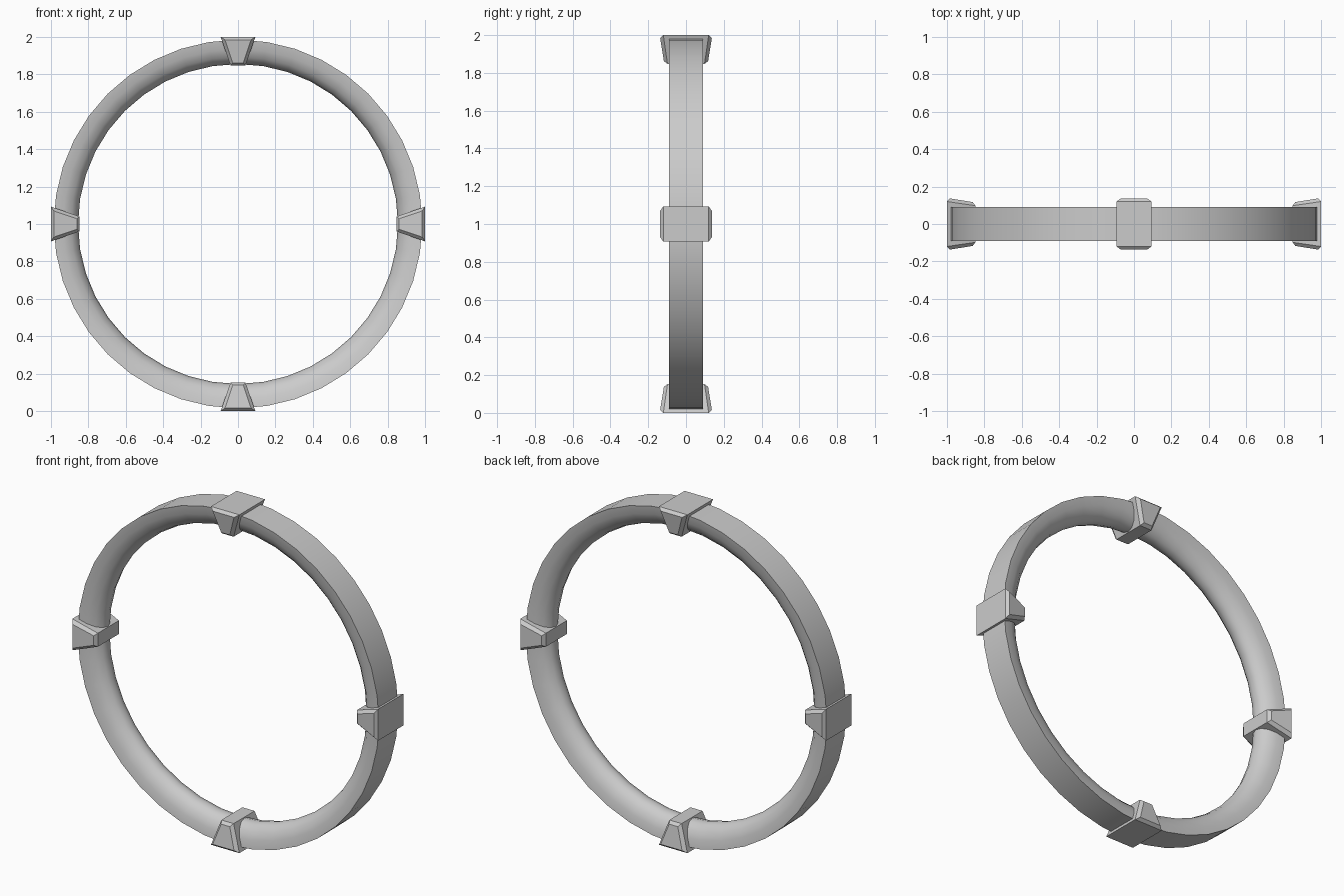
import bpy, bmesh, math
from mathutils import Matrix, Vector

if "Cube" in bpy.data.objects:
    bpy.data.objects.remove(bpy.data.objects["Cube"])

CENTRE = Vector((0, 0, 1))
SIDES = 40


def finish(name, bm):
    bmesh.ops.recalc_face_normals(bm, faces=bm.faces)
    mesh = bpy.data.meshes.new(name)
    bm.to_mesh(mesh)
    bm.free()
    obj = bpy.data.objects.new(name, mesh)
    bpy.context.collection.objects.link(obj)
    return obj


def skin(bm, loops, closed):
    # Bridge consecutive vertex loops with quads
    n = len(loops[0])
    for i in range(len(loops) if closed else len(loops) - 1):
        a, b = loops[i], loops[(i + 1) % len(loops)]
        for j in range(n):
            k = (j + 1) % n
            bm.faces.new((a[j], a[k], b[k], b[j]))


# Ring: D-shaped section, flat on the outside and rounded on the inside
profile = [(0.985 - 0.13 * math.sin(math.pi * i / 8), 0.09 * math.cos(math.pi * i / 8))
           for i in range(9)]
bm = bmesh.new()
loops = []
for s in range(SIDES):
    a = 2 * math.pi * s / SIDES
    loops.append([bm.verts.new(CENTRE + Vector((r * math.cos(a), y, r * math.sin(a))))
                  for r, y in profile])
skin(bm, loops, True)
ring = finish("ring", bm)
bpy.context.view_layer.objects.active = ring
ring.select_set(True)
bpy.ops.object.shade_smooth_by_angle(angle=math.radians(40))


# Clamps: tapered blocks with chamfered front and back faces
def clamp(name, angle):
    # trapezoid = outer radius, outer half width, outer y, inner radius, inner half width, inner y
    rim = (1.0, 0.093, 0.12, 0.848, 0.04, 0.098)
    face = (0.985, 0.07, 0.137, 0.862, 0.028, 0.117)
    turn = Matrix.Rotation(angle, 4, 'Y')
    bm = bmesh.new()
    loops = []
    for (ro, wo, yo, ri, wi, yi), side in ((face, -1), (rim, -1), (rim, 1), (face, 1)):
        corners = ((-wo, yo, ro), (wo, yo, ro), (wi, yi, ri), (-wi, yi, ri))
        loops.append([bm.verts.new(CENTRE + turn @ Vector((x, y * side, z)))
                      for x, y, z in corners])
    skin(bm, loops, False)
    bm.faces.new(loops[0])
    bm.faces.new(loops[-1])
    finish(name, bm)


for i, place in enumerate(("top", "right", "bottom", "left")):
    clamp(place + "_clamp", i * math.pi / 2)
